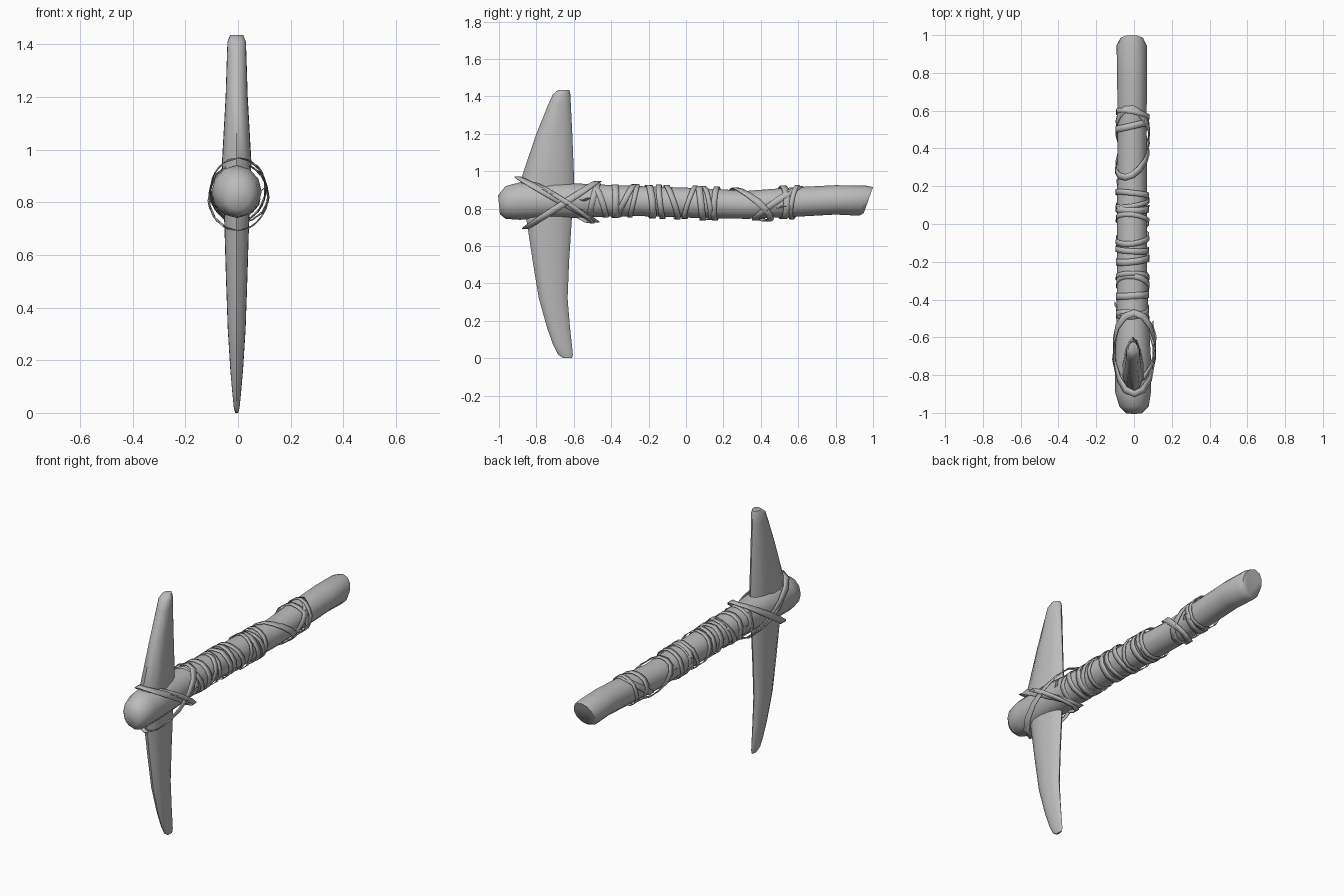
import bpy, bmesh, math, random
from mathutils import Vector

random.seed(4)
if "Cube" in bpy.data.objects:
    bpy.data.objects.remove(bpy.data.objects["Cube"])

grey = bpy.data.materials.new("plain grey")
grey.use_nodes = True
grey.diffuse_color = (0.5, 0.5, 0.5, 1)
grey.node_tree.nodes["Principled BSDF"].inputs["Base Color"].default_value = (0.5, 0.5, 0.5, 1)


def finish(name, bm, angle):
    bmesh.ops.recalc_face_normals(bm, faces=bm.faces)
    mesh = bpy.data.meshes.new(name)
    bm.to_mesh(mesh)
    bm.free()
    mesh.materials.append(grey)
    obj = bpy.data.objects.new(name, mesh)
    bpy.context.collection.objects.link(obj)
    bpy.ops.object.select_all(action='DESELECT')
    obj.select_set(True)
    bpy.context.view_layer.objects.active = obj
    bpy.ops.object.shade_smooth_by_angle(angle=math.radians(angle))
    return obj


def loft(name, rings, angle):
    """Skin a list of equal point rings and cap both ends."""
    bm = bmesh.new()
    loops = [[bm.verts.new(p) for p in ring] for ring in rings]
    for a, b in zip(loops, loops[1:]):
        for i in range(len(a)):
            j = (i + 1) % len(a)
            bm.faces.new((a[i], a[j], b[j], b[i]))
    bm.faces.new(loops[0])
    bm.faces.new(loops[-1])
    return finish(name, bm, angle)


def circle(n):
    return [(math.cos(2 * math.pi * i / n), math.sin(2 * math.pi * i / n)) for i in range(n)]


# Handle: y, centre x, bottom z, top z, half width, end slant
handle = [
    (-1.0, 0, .77, .87, .045, -.005), (-.965, 0, .745, .92, .078, 0),
    (-.89, -.005, .74, .94, .095, 0), (-.7, -.005, .745, .94, .094, 0),
    (-.5, -.008, .755, .93, .085, 0), (-.25, -.01, .76, .92, .08, 0),
    (.05, -.01, .75, .91, .08, 0), (.33, -.01, .745, .895, .078, 0),
    (.6, -.01, .757, .915, .077, 0), (.8, -.01, .768, .925, .08, 0),
    (.945, -.012, .762, .922, .08, .02), (.975, -.012, .775, .915, .065, .025)]
loft("handle", [[(cx + rx * c, y + slant * s, (lo + hi) / 2 + (hi - lo) / 2 * s)
                 for c, s in circle(12)]
                for y, cx, lo, hi, rx, slant in handle], 50)

# Blade: z, front y, back y, half thickness
blade = [
    (0.0, -.655, -.61, .006), (.02, -.685, -.605, .011), (.07, -.71, -.61, .016),
    (.16, -.742, -.62, .024), (.32, -.787, -.633, .034), (.52, -.82, -.625, .041),
    (.72, -.85, -.612, .047), (.95, -.885, -.598, .056), (1.2, -.8, -.608, .042),
    (1.36, -.735, -.616, .037), (1.41, -.712, -.618, .035), (1.435, -.682, -.624, .025)]
loft("blade", [[(-.005 + hx * s * (1 - .25 * c), (f + b) / 2 + (b - f) / 2 * c, z)
                for c, s in circle(12)]
               for z, f, b, hx in blade], 50)


def ribbon(name, centre, rx, rz, lean, skew, width, wobble=0.0, n=14):
    """Closed flat strip round the handle; lean shifts its top along y, skew its left side."""
    pts, outs = [], []
    for s, c in circle(n):
        k = 1 + random.uniform(-wobble, wobble)
        pts.append(Vector((centre[0] + rx * c * k, centre[1] + lean * s + skew * c,
                           centre[2] + rz * s * k)))
        outs.append(Vector((c / rx, 0, s / rz)).normalized())
    bm = bmesh.new()
    pairs = []
    for i, p in enumerate(pts):
        tangent = pts[(i + 1) % n] - pts[i - 1]
        side = tangent.cross(outs[i]).normalized() * width / 2
        pairs.append((bm.verts.new(p - side), bm.verts.new(p + side)))
    for i in range(n):
        a, b = pairs[i], pairs[(i + 1) % n]
        bm.faces.new((a[0], b[0], b[1], a[1]))
    obj = finish(name, bm, 35)
    mod = obj.modifiers.new("thickness", 'SOLIDIFY')
    mod.thickness = .004


# Crossed straps binding the blade to the handle
ribbon("upper_strap", (.002, -.69, .85), .108, .122, -.21, 0, .036, .02)
ribbon("lower_strap", (0, -.665, .82), .11, .125, .195, 0, .036, .02)
ribbon("outer_strap", (.006, -.67, .835), .112, .115, -.17, .03, .025, .03)

# Grip wraps: y, lean, skew, width
wraps = [
    (-.49, .02, -.01, .03), (-.46, -.03, .01, .03), (-.38, 0, .005, .035),
    (-.32, .045, -.01, .03), (-.28, .02, 0, .025), (-.19, -.01, .01, .035),
    (-.135, -.01, -.005, .03), (-.075, -.03, .01, .03), (.02, .03, -.01, .025),
    (.08, -.01, 0, .035), (.11, -.015, .015, .025), (.16, .005, -.01, .03),
    (.35, -.09, .05, .035), (.49, .12, -.02, .035), (.52, 0, .02, .035),
    (.58, .015, -.015, .025)]
for i, (y, lean, skew, width) in enumerate(wraps):
    # Height of the handle's centre line at this wrap
    for a, b in zip(handle, handle[1:]):
        if a[0] <= y <= b[0]:
            t = (y - a[0]) / (b[0] - a[0])
            zc = sum((1 - t) * p + t * q for p, q in zip(a[2:4], b[2:4])) / 2
    ribbon(f"grip_wrap_{i + 1}", (-.008, y, zc), .09, .09, lean, skew, width, .035)

# Loose ribbon ends
for i, (x, y, z, turn) in enumerate([(.1, -.55, .84, 1), (-.1, -.45, .84, -1),
                                     (.08, .5, .8, 1), (-.09, .2, .83, -1)]):
    loft(f"loose_end_{i + 1}",
         [[(x - .015 * turn + .03 * turn * t, y + .05 * t + dy, z + .04 * t * t + dx)
           for dx, dy in ((0, -.012), (0, .012), (.004, .012), (.004, -.012))]
          for t in (-.5, 0, .6)], 35)
